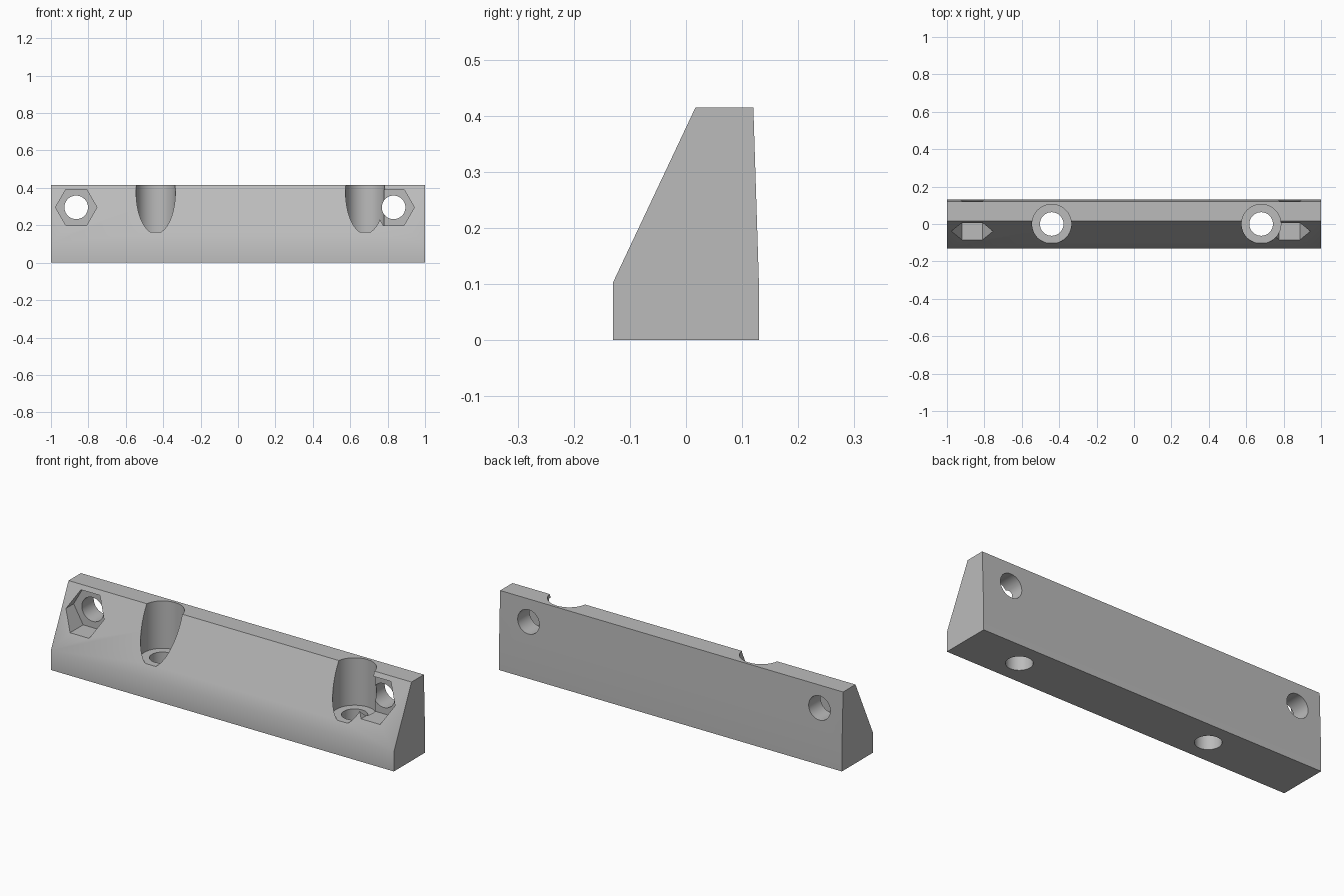
import bpy
import bmesh
import math
from mathutils import Matrix

old = bpy.data.objects.get("Cube")
if old:
    bpy.data.objects.remove(old, do_unlink=True)

grey = bpy.data.materials.new("plain grey")
grey.use_nodes = True
colour = (0.5, 0.5, 0.5, 1)
grey.diffuse_color = colour
grey.node_tree.nodes["Principled BSDF"].inputs["Base Color"].default_value = colour


def add_object(name, bm):
    mesh = bpy.data.meshes.new(name)
    bmesh.ops.recalc_face_normals(bm, faces=bm.faces)
    bm.to_mesh(mesh)
    bm.free()
    mesh.materials.append(grey)
    ob = bpy.data.objects.new(name, mesh)
    bpy.context.collection.objects.link(ob)
    return ob


def cut_prism(body, axis, x, across, start, end, radius, sides=64):
    """Cut a round or many-sided hole along y or z from the body."""
    mid = (start + end) / 2
    if axis == "z":
        place = Matrix.Translation((x, across, mid))
    else:
        place = Matrix.Translation((x, mid, across)) @ Matrix.Rotation(math.pi / 2, 4, "X")
    bm = bmesh.new()
    bmesh.ops.create_cone(bm, cap_ends=True, segments=sides, radius1=radius,
                          radius2=radius, depth=end - start, matrix=place)
    # A hexagon keeps its corners pointing left and right
    if sides == 6:
        corner = max(bm.verts, key=lambda v: v.co.x).co.x - x
        if corner < radius * 0.95:
            turn = Matrix.Rotation(math.pi / 6, 3, "Y")
            bmesh.ops.rotate(bm, cent=(x, mid, across), matrix=turn, verts=bm.verts)
    cutter = add_object("cutter", bm)
    cutter.hide_render = True
    mod = body.modifiers.new("cut", "BOOLEAN")
    mod.operation = "DIFFERENCE"
    mod.solver = "EXACT"
    mod.object = cutter
    bpy.ops.object.modifier_apply(modifier=mod.name)
    bpy.data.objects.remove(cutter, do_unlink=True)


# Wedge-shaped bar, extruded along x
profile = [(-0.13, 0), (0.13, 0), (0.13, 0.10), (0.12, 0.415), (0.017, 0.415), (-0.13, 0.103)]
bm = bmesh.new()
end_face = bm.faces.new([bm.verts.new((-1, y, z)) for y, z in profile])
grown = bmesh.ops.extrude_face_region(bm, geom=[end_face])["geom"]
bmesh.ops.translate(bm, vec=(2, 0, 0), verts=[g for g in grown if isinstance(g, bmesh.types.BMVert)])
body = add_object("mounting_bar", bm)
bpy.context.view_layer.objects.active = body
body.select_set(True)

# Vertical counterbores with through holes
for x in (-0.44, 0.68):
    cut_prism(body, "z", x, 0, 0.165, 0.6, 0.105)
    cut_prism(body, "z", x, 0, -0.1, 0.3, 0.063)

# Hexagonal nut pockets with through holes
for x in (-0.865, 0.832):
    cut_prism(body, "y", x, 0.296, -0.3, 0.025, 0.111, 6)
    cut_prism(body, "y", x, 0.296, -0.1, 0.3, 0.063)

bpy.ops.object.shade_smooth_by_angle(angle=math.radians(30))
